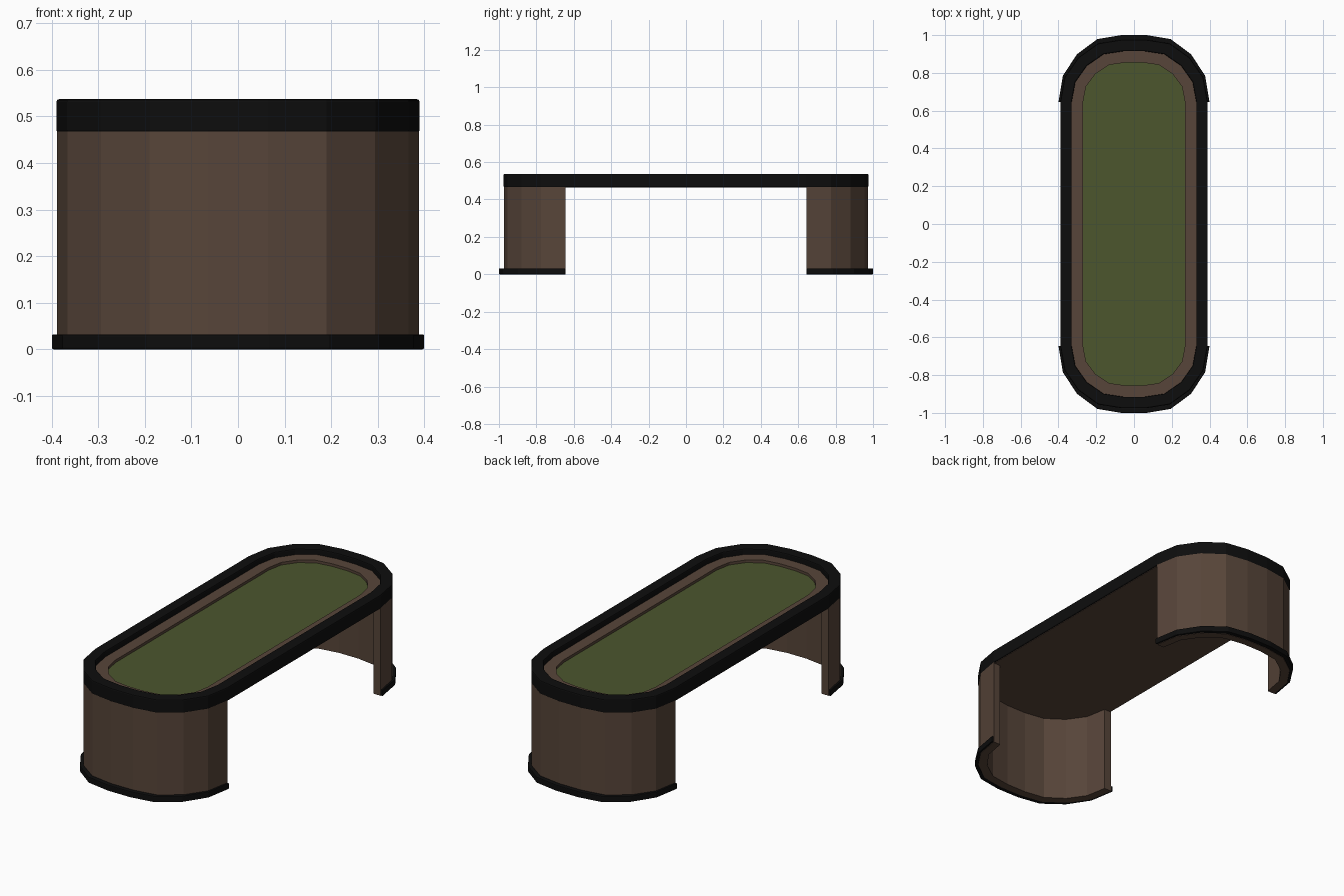
import bpy
import bmesh

cube = bpy.data.objects.get("Cube")
if cube:
    bpy.data.objects.remove(cube, do_unlink=True)


def material(name, rgb):
    mat = bpy.data.materials.new(name)
    mat.use_nodes = True
    mat.diffuse_color = (*rgb, 1)
    bsdf = next(n for n in mat.node_tree.nodes if n.type == 'BSDF_PRINCIPLED')
    bsdf.inputs["Base Color"].default_value = (*rgb, 1)
    return mat


BLACK = material("black leather", (0.004, 0.004, 0.004))
BROWN = material("dark wood", (0.095, 0.059, 0.041))
GREEN = material("green felt", (0.072, 0.092, 0.027))

# Quarter of the rounded end, from the straight side to the tip
STRAIGHT = 0.645
QUARTER = [(0.39, STRAIGHT), (0.367, 0.775), (0.295, 0.88), (0.19, 0.955), (0.065, 0.975)]
HALF_WIDTH, END_DEPTH = 0.39, 0.33


def end_arc(inset, tip_inset=None, sign=1):
    """Rounded end of the table, moved inward by inset."""
    if tip_inset is None:
        tip_inset = inset
    side = [(x * (1 - inset / HALF_WIDTH),
             STRAIGHT + (y - STRAIGHT) * (1 - tip_inset / END_DEPTH)) for x, y in QUARTER]
    arc = side + [(-x, y) for x, y in reversed(side)]
    return [(sign * x, sign * y) for x, y in arc]


def outline(inset):
    return end_arc(inset) + end_arc(inset, sign=-1)


def finish(name, bm, mat, bevel):
    bmesh.ops.recalc_face_normals(bm, faces=bm.faces)
    mesh = bpy.data.meshes.new(name)
    bm.to_mesh(mesh)
    bm.free()
    mesh.materials.append(mat)
    obj = bpy.data.objects.new(name, mesh)
    bpy.context.collection.objects.link(obj)
    if bevel:
        mod = obj.modifiers.new("soft edge", 'BEVEL')
        mod.width = bevel
        mod.segments = 2
        mod.limit_method = 'ANGLE'
        mod.angle_limit = 1.0
    return obj


def slab(name, loop, z0, z1, mat):
    bm = bmesh.new()
    face = bm.faces.new([bm.verts.new((x, y, z0)) for x, y in loop])
    top = bmesh.ops.extrude_face_region(bm, geom=[face])["geom"]
    verts = [v for v in top if isinstance(v, bmesh.types.BMVert)]
    bmesh.ops.translate(bm, verts=verts, vec=(0, 0, z1 - z0))
    # Extruding keeps the bottom only when it is rebuilt explicitly
    low = [f for f in bm.faces if all(abs(v.co.z - z0) < 1e-6 for v in f.verts)]
    if not low:
        bmesh.ops.holes_fill(bm, edges=[e for e in bm.edges if e.is_boundary], sides=0)
    return finish(name, bm, mat, 0)


def band(name, outer, inner, z0, z1, mat, closed=True, bevel=0):
    """Wall between two matching loops; open bands get end caps."""
    bm = bmesh.new()
    sections = [[bm.verts.new(p) for p in ((*o, z0), (*o, z1), (*i, z1), (*i, z0))]
                for o, i in zip(outer, inner)]
    pairs = list(zip(sections, sections[1:]))
    if closed:
        pairs.append((sections[-1], sections[0]))
    else:
        bm.faces.new(sections[0])
        bm.faces.new(sections[-1])
    for a, b in pairs:
        for k in range(4):
            n = (k + 1) % 4
            bm.faces.new((a[k], a[n], b[n], b[k]))
    return finish(name, bm, mat, bevel)


# Table top: padded rim, wooden track, felt and underside
band("padded_rim", outline(0), outline(0.06), 0.465, 0.537, BLACK, bevel=0.006)
band("wooden_track", outline(0.059), outline(0.12), 0.468, 0.507, BROWN)
slab("felt", outline(0.119), 0.475, 0.493, GREEN)
slab("underside", outline(0.005), 0.463, 0.472, BROWN)

# Curved end legs with a base trim around the outside
for side, sign in (("back", 1), ("front", -1)):
    wall = end_arc(0.001, sign=sign)
    band(side + "_leg", wall, end_arc(0.044, sign=sign), 0, 0.468, BROWN, closed=False)
    band(side + "_base_trim", end_arc(-0.01, -0.025, sign), wall, 0, 0.032, BLACK,
         closed=False, bevel=0.004)
